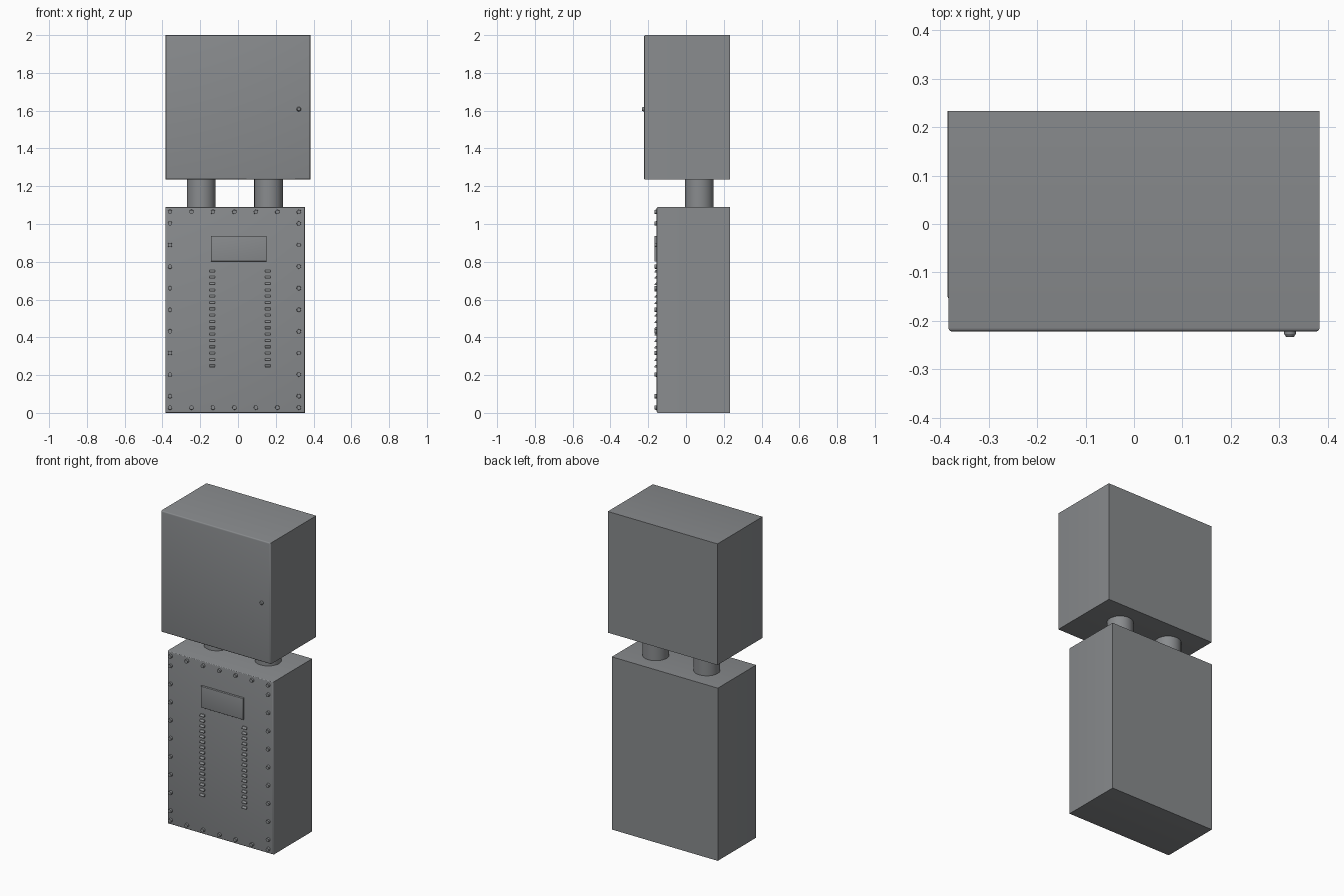
import bpy, bmesh, math
from mathutils import Matrix

if "Cube" in bpy.data.objects:
    bpy.data.objects.remove(bpy.data.objects["Cube"])


def material(name, rgb):
    m = bpy.data.materials.new(name)
    m.diffuse_color = (*rgb, 1)
    m.use_nodes = True
    m.node_tree.nodes["Principled BSDF"].inputs["Base Color"].default_value = m.diffuse_color
    return m


GREY = material("steel grey", (0.25, 0.26, 0.27))


def finish(name, bm, smooth=False):
    bmesh.ops.recalc_face_normals(bm, faces=bm.faces)
    me = bpy.data.meshes.new(name)
    bm.to_mesh(me)
    bm.free()
    me.materials.append(GREY)
    ob = bpy.data.objects.new(name, me)
    bpy.context.collection.objects.link(ob)
    if smooth:
        bpy.ops.object.select_all(action='DESELECT')
        ob.select_set(True)
        bpy.context.view_layer.objects.active = ob
        bpy.ops.object.shade_smooth_by_angle(angle=math.radians(35))
    return ob


def box(name, lo, hi, bevel):
    """Box whose front (-y) edges are rounded."""
    bm = bmesh.new()
    bmesh.ops.create_cube(bm, size=1)
    for v in bm.verts:
        v.co = [(a + b) / 2 + c * (b - a) for a, b, c in zip(lo, hi, v.co)]
    edges = [e for e in bm.edges if all(abs(v.co.y - lo[1]) < 1e-5 for v in e.verts)]
    bmesh.ops.bevel(bm, geom=edges, offset=bevel, segments=3, profile=0.5, affect='EDGES')
    return finish(name, bm, True)


def add_stud(bm, x, z, y_back, y_front, r_back, r_front, sides=12):
    """Round stud pointing to the front."""
    mat = Matrix.Translation((x, (y_back + y_front) / 2, z)) @ Matrix.Rotation(math.pi / 2, 4, 'X')
    bmesh.ops.create_cone(bm, cap_ends=True, segments=sides, radius1=r_back,
                          radius2=r_front, depth=y_back - y_front, matrix=mat)


# Two cabinets
box("upper_cabinet", (-0.383, -0.222, 1.235), (0.383, 0.233, 2.0), 0.008)
box("lower_cabinet", (-0.385, -0.155, 0.0), (0.355, 0.233, 1.09), 0.007)

# Conduits joining the cabinets
for side, x in (("left", -0.195), ("right", 0.162)):
    bm = bmesh.new()
    bmesh.ops.create_cone(bm, cap_ends=True, segments=32, radius1=0.076, radius2=0.076,
                          depth=0.165, matrix=Matrix.Translation((x, 0.07, 1.1625)))
    finish(side + "_conduit", bm, True)

# Door lock on the upper cabinet
bm = bmesh.new()
add_stud(bm, 0.322, 1.608, -0.22, -0.227, 0.012, 0.012, 16)
add_stud(bm, 0.322, 1.608, -0.227, -0.233, 0.012, 0.008, 16)
finish("door_lock", bm, True)

# Bolts around the lower cabinet's front
bm = bmesh.new()
spots = [(-0.36 + 0.1137 * i, z) for i in range(7) for z in (0.028, 1.064)]
spots += [(x, 1.003 - 0.1143 * i) for i in range(9) for x in (-0.36, 0.322)]
for x, z in spots:
    add_stud(bm, x, z, -0.153, -0.168, 0.012, 0.011)
finish("cover_bolts", bm, True)

# Raised name plate
box("blank_plate", (-0.143, -0.168, 0.802), (0.152, -0.153, 0.937), 0.003)

# Two columns of sloping louvres
bm = bmesh.new()
profile = [(-0.153, 0.007), (-0.159, 0.006), (-0.168, -0.004), (-0.168, -0.007), (-0.153, -0.007)]
for cx in (-0.137, 0.158):
    for i in range(16):
        z = 0.751 - i * 0.0335
        f = bm.faces.new([bm.verts.new((cx - 0.015, y, z + dz)) for y, dz in profile])
        ext = bmesh.ops.extrude_face_region(bm, geom=[f], use_keep_orig=True)
        bmesh.ops.translate(bm, vec=(0.03, 0, 0),
                            verts=[g for g in ext["geom"] if isinstance(g, bmesh.types.BMVert)])
finish("louvres", bm)
